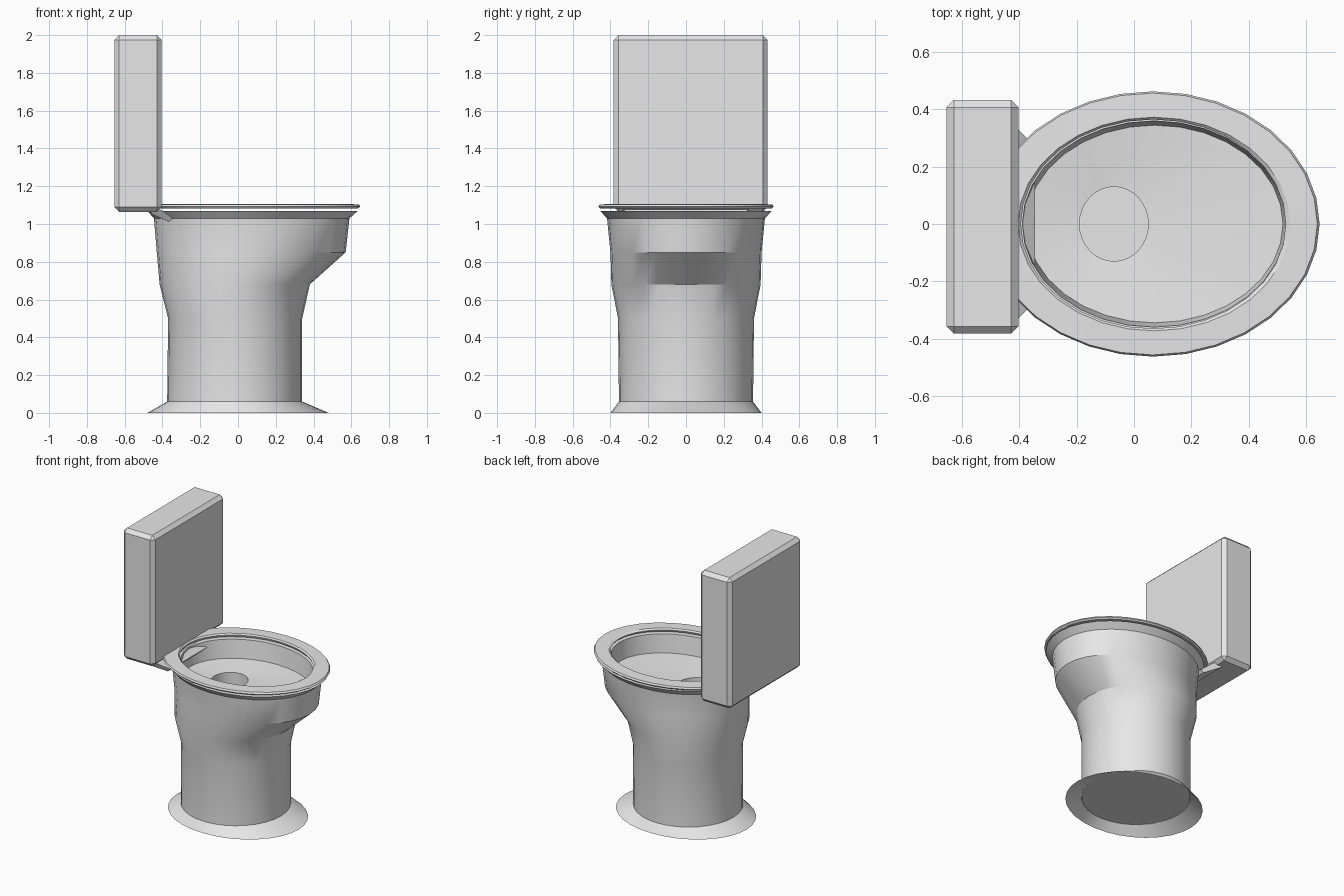
import bpy, bmesh, math

if "Cube" in bpy.data.objects:
    bpy.data.objects.remove(bpy.data.objects["Cube"])

SEG = 32
white = bpy.data.materials.new("white_ceramic")
white.diffuse_color = (0.8, 0.8, 0.8, 1)
white.use_nodes = True
white.node_tree.nodes["Principled BSDF"].inputs["Base Color"].default_value = white.diffuse_color


def finish(name, bm, angle=30):
    me = bpy.data.meshes.new(name)
    bm.to_mesh(me)
    bm.free()
    ob = bpy.data.objects.new(name, me)
    bpy.context.collection.objects.link(ob)
    me.materials.append(white)
    bpy.ops.object.select_all(action='DESELECT')
    ob.select_set(True)
    bpy.context.view_layer.objects.active = ob
    bpy.ops.object.shade_smooth_by_angle(angle=math.radians(angle))
    return ob


def loft(name, rings, closed=False, cap_end=False, flip=False):
    """Skin through ellipses given as (min x, max x, half depth, z)."""
    bm = bmesh.new()
    loops = []
    for x0, x1, b, z in rings:
        c, a = (x0 + x1) / 2, (x1 - x0) / 2
        loops.append([bm.verts.new((c + a * math.cos(t), b * math.sin(t), z))
                      for t in (2 * math.pi * i / SEG for i in range(SEG))])
    pairs = list(zip(loops, loops[1:]))
    if closed:
        pairs.append((loops[-1], loops[0]))
    for lo, hi in pairs:
        for j in range(SEG):
            k = (j + 1) % SEG
            bm.faces.new((lo[j], lo[k], hi[k], hi[j]))
    if cap_end:
        bm.faces.new(loops[-1])
    if flip:
        bmesh.ops.reverse_faces(bm, faces=bm.faces[:])
    return finish(name, bm)


# Pedestal, rim, bowl inside and drain, as one skin
loft("bowl", [
    (-0.48, 0.48, 0.40, 0.0),
    (-0.375, 0.34, 0.355, 0.06),
    (-0.37, 0.34, 0.36, 0.50),
    (-0.415, 0.38, 0.395, 0.68),
    (-0.43, 0.57, 0.40, 0.85),
    (-0.445, 0.59, 0.418, 1.03),
    (-0.48, 0.635, 0.455, 1.07),
    (-0.39, 0.53, 0.36, 1.07),
    (-0.375, 0.52, 0.345, 0.94),
    (-0.19, 0.05, 0.13, 0.92),
    (-0.19, 0.05, 0.13, 0.75),
], cap_end=True)

# Underside of the pedestal
loft("base_plate", [(-0.374, 0.339, 0.354, 0.061)], cap_end=True, flip=True)

# Seat ring, hovering just above the rim
loft("seat", [
    (-0.40, 0.54, 0.37, 1.083),
    (-0.505, 0.635, 0.455, 1.083),
    (-0.515, 0.648, 0.463, 1.092),
    (-0.51, 0.64, 0.457, 1.104),
    (-0.405, 0.545, 0.373, 1.106),
    (-0.395, 0.53, 0.365, 1.097),
], closed=True)

# Tank with chamfered edges
bm = bmesh.new()
bmesh.ops.create_cube(bm, size=1)
for v in bm.verts:
    v.co.x = -0.529 + v.co.x * 0.25
    v.co.y = 0.025 + v.co.y * 0.815
    v.co.z = 1.532 + v.co.z * 0.936
bmesh.ops.bevel(bm, geom=bm.edges[:], offset=0.025, segments=1,
                profile=0.5, affect='EDGES')
finish("tank", bm)

# Sloping bracket between tank and bowl
bm = bmesh.new()
profile = [(-0.46, 1.08), (-0.405, 1.075), (-0.345, 1.03), (-0.365, 1.01), (-0.46, 1.055)]
widths = [0.34, 0.33, 0.27, 0.27, 0.34]
sides = [[bm.verts.new((x, s * w, z)) for (x, z), w in zip(profile, widths)]
         for s in (-1, 1)]
for side in sides:
    bm.faces.new(side)
for i in range(5):
    j = (i + 1) % 5
    bm.faces.new((sides[0][i], sides[0][j], sides[1][j], sides[1][i]))
bmesh.ops.recalc_face_normals(bm, faces=bm.faces[:])
finish("tank_bracket", bm)
